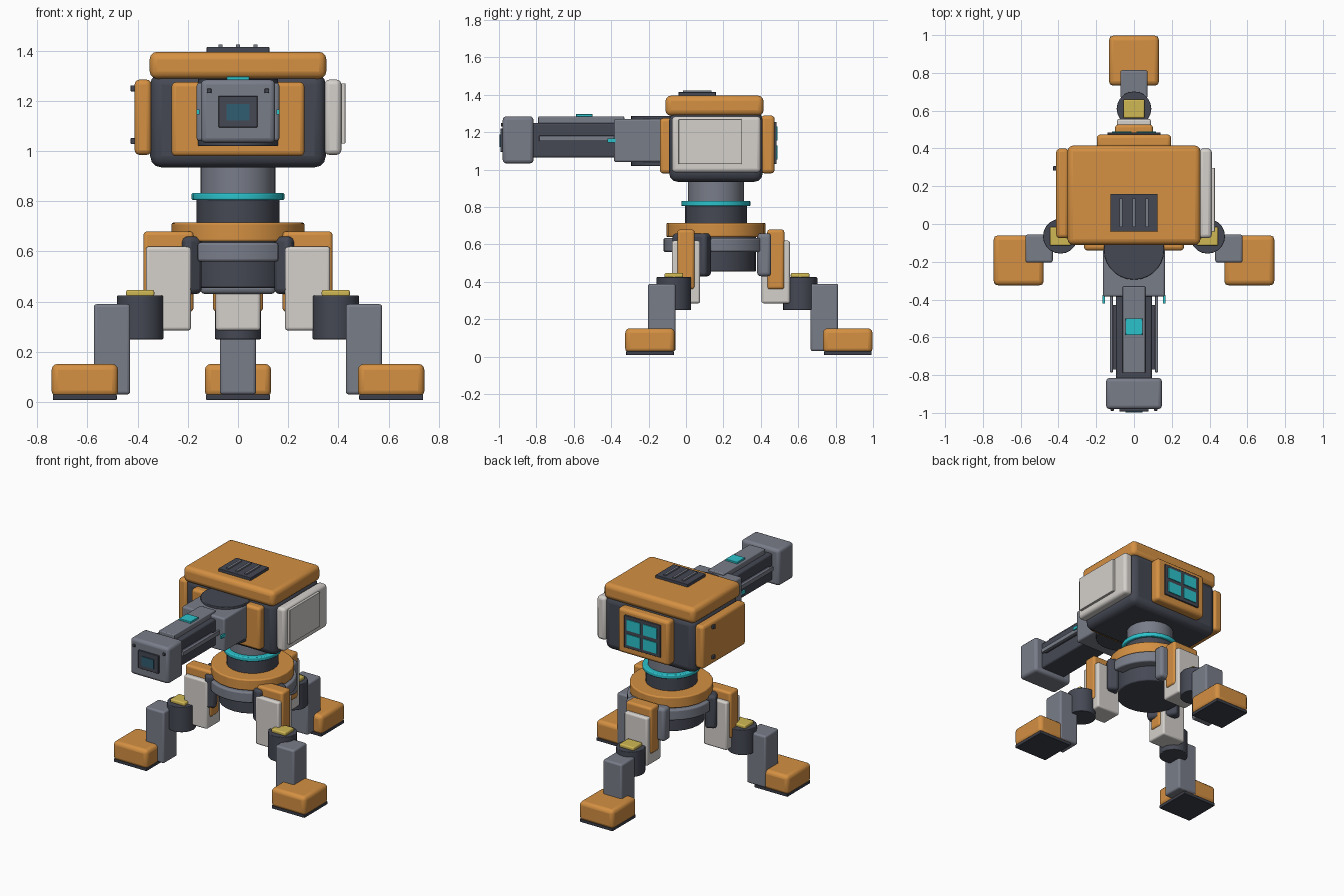
import bpy, bmesh, math
from mathutils import Matrix, Vector

old = bpy.data.objects.get("Cube")
if old:
    bpy.data.objects.remove(old, do_unlink=True)


def material(name, rgb):
    m = bpy.data.materials.new(name)
    m.use_nodes = True
    col = (*rgb, 1)
    m.diffuse_color = col
    bsdf = next(n for n in m.node_tree.nodes if n.type == 'BSDF_PRINCIPLED')
    bsdf.inputs["Base Color"].default_value = col
    return m


ORANGE = material("orange", (0.66, 0.28, 0.055))
DARK = material("charcoal", (0.06, 0.065, 0.088))
SLATE = material("slate", (0.19, 0.205, 0.25))
WHITE = material("off_white", (0.66, 0.63, 0.60))
CYAN = material("cyan", (0.025, 0.54, 0.60))
YELLOW = material("yellow", (0.63, 0.48, 0.09))
GLASS = material("dark_glass", (0.03, 0.11, 0.16))
SOLE = material("sole", (0.045, 0.05, 0.068))


def finish(name, bm, mat, bevel=0.0):
    mesh = bpy.data.meshes.new(name)
    bmesh.ops.recalc_face_normals(bm, faces=bm.faces)
    bm.to_mesh(mesh)
    bm.free()
    mesh.materials.append(mat)
    ob = bpy.data.objects.new(name, mesh)
    bpy.context.collection.objects.link(ob)
    bpy.ops.object.select_all(action='DESELECT')
    bpy.context.view_layer.objects.active = ob
    ob.select_set(True)
    if bevel:
        mod = ob.modifiers.new("rounded_edges", 'BEVEL')
        mod.width = bevel
        mod.segments = 3
        mod.limit_method = 'ANGLE'
        mod.angle_limit = math.radians(50)
    bpy.ops.object.shade_smooth_by_angle(angle=math.radians(35))
    return ob


def box(name, mat, x, y, z, bevel=0.0, turn=0.0):
    """Box from x, y and z ranges, turned about its own upright axis."""
    lo, hi = Vector((x[0], y[0], z[0])), Vector((x[1], y[1], z[1]))
    size = hi - lo
    bm = bmesh.new()
    bmesh.ops.create_cube(bm, size=1)
    bmesh.ops.transform(bm, verts=bm.verts, matrix=Matrix.Translation((lo + hi) / 2)
                        @ Matrix.Rotation(turn, 4, 'Z') @ Matrix.Diagonal((*size, 1)))
    return finish(name, bm, mat, bevel)


def wide(name, mat, half, y, z, bevel=0.0):
    return box(name, mat, (-half, half), y, z, bevel)


def block(name, mat, centre, sx, sy, z, bevel=0.0, turn=0.0):
    cx, cy = centre
    return box(name, mat, (cx - sx / 2, cx + sx / 2), (cy - sy / 2, cy + sy / 2), z, bevel, turn)


def drum(name, mat, centre, r, z, bevel=0.0, sides=24):
    bm = bmesh.new()
    bmesh.ops.create_cone(bm, cap_ends=True, segments=sides, radius1=r, radius2=r, depth=z[1] - z[0])
    bmesh.ops.translate(bm, verts=bm.verts, vec=(*centre, (z[0] + z[1]) / 2))
    return finish(name, bm, mat, bevel)


def arc_plate(name, mat, centre, r_in, r_out, middle, spread, z, bevel):
    bm = bmesh.new()
    angles = [middle + spread * (i / 5 - 1) for i in range(11)]
    ring = [(r_out, a) for a in angles] + [(r_in, a) for a in reversed(angles)]
    base = bm.faces.new([bm.verts.new((centre[0] + r * math.cos(a), centre[1] + r * math.sin(a), z[0]))
                         for r, a in ring])
    top = bmesh.ops.extrude_face_region(bm, geom=[base])["geom"]
    bmesh.ops.translate(bm, verts=[v for v in top if isinstance(v, bmesh.types.BMVert)],
                        vec=(0, 0, z[1] - z[0]))
    return finish(name, bm, mat, bevel)


HUB = (0, 0.16)

# Base hub and neck
drum("base_hub", DARK, HUB, 0.215, (0.455, 0.645), 0.008)
drum("base_ring", ORANGE, HUB, 0.265, (0.64, 0.715), 0.008)
drum("lower_neck", DARK, HUB, 0.165, (0.71, 0.81))
drum("neck_glow_ring", CYAN, HUB, 0.185, (0.805, 0.833), 0.006)
drum("upper_neck", SLATE, HUB, 0.15, (0.83, 0.95))
for i in range(3):
    arc_plate("base_guard", SLATE, HUB, 0.2, 0.28, math.radians(120 * i - 90),
              math.radians(36), (0.56, 0.635), 0.01)

# Three legs around the hub
for side, degrees in (("back", 90), ("left", -30), ("right", 210)):
    a = math.radians(degrees)

    def out(r):
        return (HUB[0] + r * math.cos(a), HUB[1] + r * math.sin(a))

    back = side == "back"
    block(side + "_hip", SLATE if back else DARK, out(0.258), 0.3 if back else 0.21, 0.075,
          (0.43, 0.66), 0.02, a - math.pi / 2)
    block(side + "_thigh", WHITE, out(0.32), 0.18, 0.152, (0.285, 0.62), 0.012)
    block(side + "_thigh_guard", ORANGE, out(0.32), 0.2, 0.092, (0.36, 0.68), 0.015)
    drum(side + "_knee", DARK, out(0.45), 0.092, (0.25, 0.425), 0.004, 20)
    block(side + "_knee_cap", YELLOW, out(0.45), 0.112, 0.1, (0.42, 0.447), 0.008)
    block(side + "_shin", SLATE, out(0.58), 0.145, 0.148, (0.03, 0.39), 0.012)
    block(side + "_foot", ORANGE, out(0.705), 0.265, 0.265, (0.02, 0.152), 0.025)
    block(side + "_sole", SOLE, out(0.705), 0.255, 0.255, (0.008, 0.03), 0.004)

# Turret body and roof
wide("turret_body", DARK, 0.35, (-0.09, 0.41), (0.935, 1.31), 0.045)
wide("roof", ORANGE, 0.352, (-0.11, 0.415), (1.288, 1.396), 0.03)
wide("roof_vent", DARK, 0.125, (-0.04, 0.16), (1.39, 1.415), 0.003)
for x in (-0.07, 0, 0.07):
    block("vent_rib", SLATE, (x, 0.06), 0.016, 0.15, (1.41, 1.424))

# Side panels
box("left_panel", WHITE, (0.345, 0.412), (-0.075, 0.4), (0.985, 1.285), 0.02)
box("left_panel_plate", WHITE, (0.405, 0.428), (-0.04, 0.297), (1.03, 1.27), 0.003)
box("right_panel", ORANGE, (-0.412, -0.345), (-0.075, 0.4), (0.985, 1.285), 0.02)
for z in (1.04, 1.25):
    box("right_panel_bolt", DARK, (-0.428, -0.405), (0.282, 0.306), (z - 0.012, z + 0.012), 0.003)

# Back plate with a four-pane display
wide("back_plate", ORANGE, 0.197, (0.4, 0.474), (0.98, 1.29), 0.02)
wide("display_frame", DARK, 0.14, (0.47, 0.484), (1.03, 1.255), 0.003)
for x in (-0.064, 0.064):
    for z in (1.092, 1.194):
        block("display_pane", CYAN, (x, 0.486), 0.104, 0.008, (z - 0.038, z + 0.038))

# Gun mount
wide("front_plate", ORANGE, 0.265, (-0.14, -0.07), (0.98, 1.275), 0.018)
drum("gun_pivot", DARK, (0, -0.135), 0.16, (1.02, 1.288), 0.004, 28)
wide("gun_mount", SLATE, 0.165, (-0.385, -0.08), (1.04, 1.272), 0.012)

# Gun barrel, rails and muzzle
wide("barrel", DARK, 0.095, (-0.84, -0.36), (1.065, 1.25), 0.01)
wide("top_rail", SLATE, 0.06, (-0.79, -0.33), (1.24, 1.285), 0.006)
wide("rail_light", CYAN, 0.045, (-0.588, -0.5), (1.28, 1.297), 0.003)
for s in (-1, 1):
    block("side_rod", SLATE, (s * 0.12, -0.575), 0.016, 0.42, (1.152, 1.182), 0.003)
    block("rod_bracket", DARK, (s * 0.105, -0.6), 0.03, 0.34, (1.155, 1.178))
    block("mount_light", CYAN, (s * 0.16, -0.398), 0.012, 0.044, (1.145, 1.166))
    block("muzzle_bolt", DARK, (s * 0.115, -0.983), 0.018, 0.012, (1.231, 1.249), 0.003)
wide("muzzle", SLATE, 0.148, (-0.98, -0.815), (1.033, 1.285), 0.02)
wide("muzzle_plate", DARK, 0.078, (-0.992, -0.97), (1.095, 1.22), 0.003)
wide("muzzle_lens", GLASS, 0.046, (-0.997, -0.989), (1.122, 1.187))
